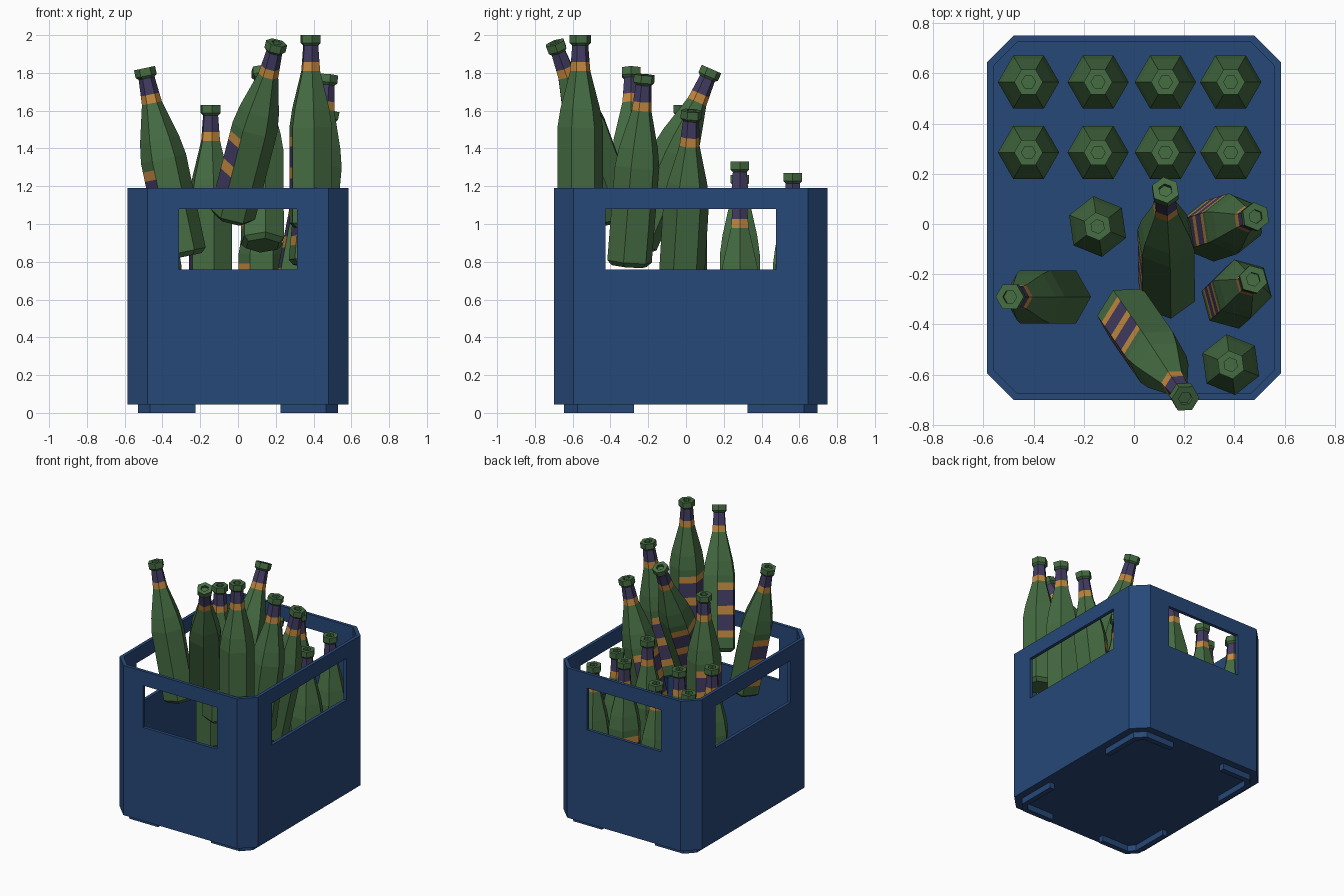
import bpy, bmesh
from math import cos, sin, pi, radians
from mathutils import Vector, Matrix

if "Cube" in bpy.data.objects:
    bpy.data.objects.remove(bpy.data.objects["Cube"])


def material(name, rgb):
    m = bpy.data.materials.new(name)
    m.diffuse_color = (*rgb, 1)
    m.use_nodes = True
    m.node_tree.nodes["Principled BSDF"].inputs["Base Color"].default_value = m.diffuse_color
    return m


BLUE = material("crate_blue", (0.02, 0.065, 0.19))
GREEN = material("bottle_green", (0.06, 0.15, 0.055))
PURPLE = material("label_purple", (0.055, 0.045, 0.12))
ORANGE = material("label_orange", (0.55, 0.25, 0.05))


def add_object(name, mesh, mats=()):
    for m in mats:
        mesh.materials.append(m)
    ob = bpy.data.objects.new(name, mesh)
    bpy.context.collection.objects.link(ob)
    return ob


def skin(name, loops, paint=None):
    """Closed surface through a stack of equal-length loops, capped at both ends."""
    bm = bmesh.new()
    rings = [[bm.verts.new(p) for p in loop] for loop in loops]
    n = len(rings[0])
    bm.faces.new(rings[0][::-1])
    for k in range(len(rings) - 1):
        for i in range(n):
            j = (i + 1) % n
            f = bm.faces.new((rings[k][i], rings[k][j], rings[k + 1][j], rings[k + 1][i]))
            if paint:
                f.material_index = paint(k, i)
    bm.faces.new(rings[-1])
    bmesh.ops.recalc_face_normals(bm, faces=bm.faces)
    mesh = bpy.data.meshes.new(name)
    bm.to_mesh(mesh)
    bm.free()
    return mesh


# Crate: chamfered open box
CY = 0.025


def octagon(hx, hy, c, z):
    quad = [(hx, hy - c), (hx - c, hy)]
    pts = quad + [(-x, y) for x, y in quad[::-1]]
    pts += [(-x, -y) for x, y in pts]
    return [(x, y + CY, z) for x, y in pts]


T = 0.025
outer, inner = (0.585, 0.725, 0.105), (0.585 - T, 0.725 - T, 0.095)
crate = add_object("crate", skin("crate", [
    octagon(*outer, 0.045), octagon(*outer, 1.19),
    octagon(*inner, 1.19), octagon(*inner, 0.12)]), [BLUE])

# Hand holes through both pairs of walls
for sx, sy, cx, cy in ((0.625, 3, 0, 0), (3, 0.905, 0, CY)):
    bpy.ops.mesh.primitive_cube_add(size=1, location=(cx, cy, 0.92))
    cutter = bpy.context.object
    cutter.name = "hole_cutter"
    cutter.scale = (sx, sy, 0.32)
    cutter.hide_render = True
    mod = crate.modifiers.new("hole", 'BOOLEAN')
    mod.operation, mod.solver, mod.object = 'DIFFERENCE', 'EXACT', cutter
    bpy.context.view_layer.objects.active = crate
    bpy.ops.object.modifier_apply(modifier="hole")
    bpy.data.objects.remove(cutter)

# Corner feet: bent strips following the outline
strip = [(0.225, 0.67), (0.465, 0.67), (0.53, 0.60), (0.53, 0.30),
         (0.49, 0.30), (0.49, 0.585), (0.45, 0.63), (0.225, 0.63)]
for sx in (-1, 1):
    for sy in (-1, 1):
        loops = [[(sx * x, sy * y + CY, z) for x, y in strip] for z in (0, 0.05)]
        add_object("crate_foot", skin("crate_foot", loops), [BLUE])

# Bottle: six-sided profile of (height, radius)
L = 1.02
profile = [(0, 0.095), (0.025, 0.122), (0.10, 0.122), (0.15, 0.122), (0.26, 0.122),
           (0.32, 0.122), (0.43, 0.122), (0.48, 0.122), (0.53, 0.122), (0.63, 0.106),
           (0.83, 0.054), (0.877, 0.050), (0.965, 0.043), (0.978, 0.057),
           (L, 0.057), (L, 0.028), (L - 0.02, 0.028)]


def bottle_paint(band, side):
    if band in (10, 11):                      # neck foil
        return 2 if band == 10 else 1
    if 2 <= band <= 6 and side in (2, 3):     # plain banded label on the -x side
        return 1 if band in (3, 5) else 2
    return 0


bottle_mesh = skin("bottle", [
    [(r * cos(i * pi / 3), r * sin(i * pi / 3), z) for i in range(6)]
    for z, r in profile], bottle_paint)
for m in (GREEN, PURPLE, ORANGE):
    bottle_mesh.materials.append(m)


def bottle(top, axis=(0, 0, 1), spin=0):
    """Place a bottle by the centre of its mouth and its leaning axis."""
    d = Vector(axis).normalized()
    ob = add_object("bottle", bottle_mesh)
    rot = Vector((0, 0, 1)).rotation_difference(d).to_matrix().to_4x4()
    ob.matrix_world = (Matrix.Translation(Vector(top) - d * L) @ rot
                       @ Matrix.Rotation(radians(spin), 4, 'Z'))


# Two tidy back rows
for y, tops in ((0.565, (1.17, 1.17, 1.27, 1.17)), (0.285, (1.26, 1.17, 1.33, 1.17))):
    for x, z in zip((-0.42, -0.143, 0.125, 0.385), tops):
        bottle((x, y, z))

# Loose bottles dropping in at the front
bottle((0.385, -0.56, 2.0), spin=-22)
bottle((-0.145, -0.01, 1.63), spin=-22)
bottle((0.205, -0.695, 1.96), (0.24, -0.345, 0.935))
bottle((0.125, 0.135, 1.82), (-0.005, 0.41, 0.93), -22)
bottle((-0.495, -0.29, 1.825), (-0.21, 0, 1))
bottle((0.485, 0.03, 1.60), (0.19, 0.06, 1), -22)
bottle((0.475, -0.22, 1.79), (0.09, 0.08, 1), -15)
